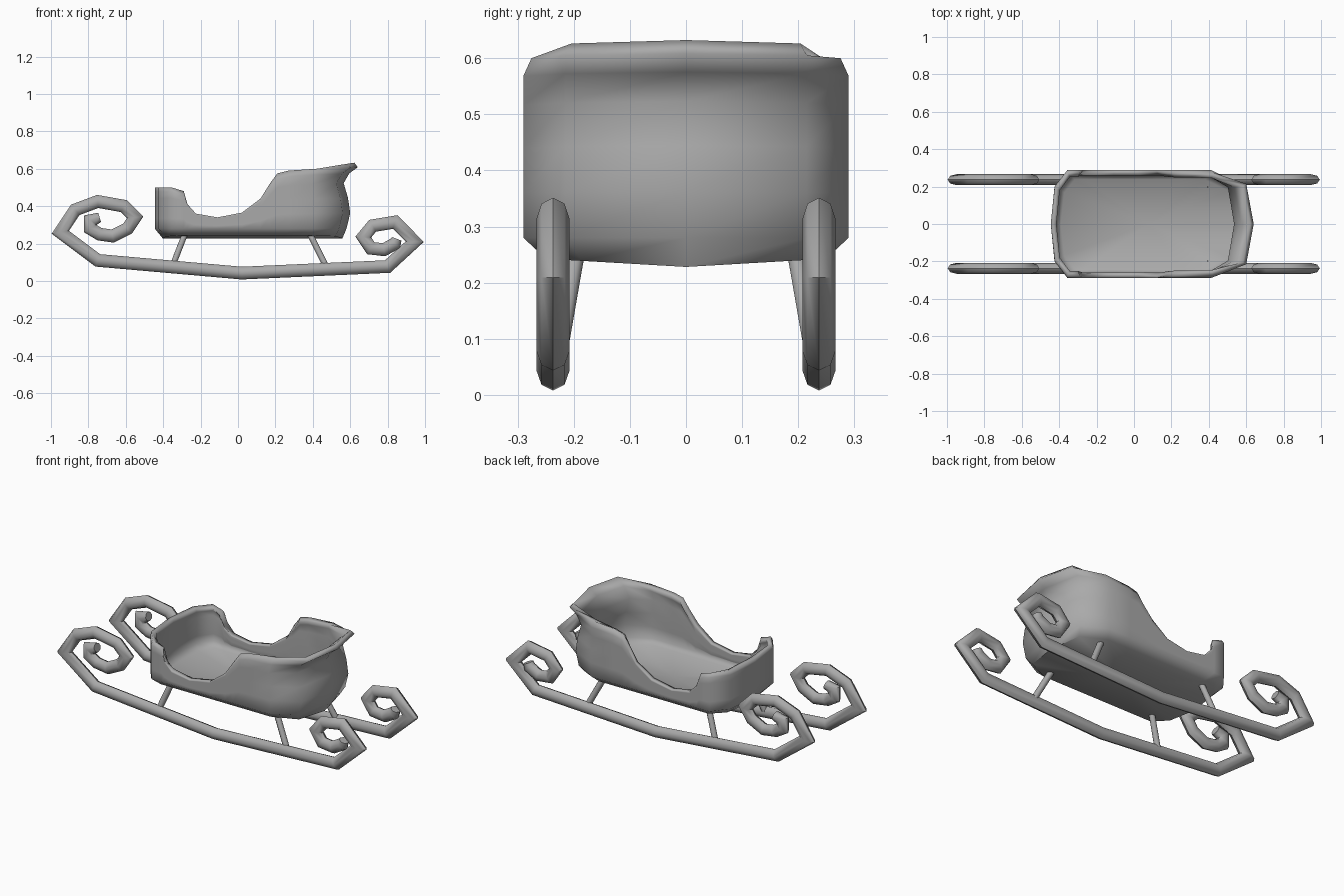
import bpy, bmesh, math
from mathutils import Vector

cube = bpy.data.objects.get("Cube")
if cube:
    bpy.data.objects.remove(cube, do_unlink=True)

grey = bpy.data.materials.new("plain grey")
grey.use_nodes = True
grey.diffuse_color = (0.4, 0.4, 0.4, 1)
grey.node_tree.nodes["Principled BSDF"].inputs["Base Color"].default_value = (0.4, 0.4, 0.4, 1)


def finish(name, bm, angle):
    mesh = bpy.data.meshes.new(name)
    bm.to_mesh(mesh)
    bm.free()
    mesh.materials.append(grey)
    ob = bpy.data.objects.new(name, mesh)
    bpy.context.collection.objects.link(ob)
    bpy.ops.object.select_all(action='DESELECT')
    ob.select_set(True)
    bpy.context.view_layer.objects.active = ob
    bpy.ops.object.shade_smooth_by_angle(angle=math.radians(angle))
    return ob


def bridge(bm, a, b):
    n = len(a)
    for i in range(n):
        bm.faces.new((a[i], a[(i + 1) % n], b[(i + 1) % n], b[i]))


# Tube swept along a path in the xz plane, with mitred corners
def runner(name, path, y, half_width, radius, sides=8):
    bm = bmesh.new()
    pts = [Vector((x, z)) for x, z in path]
    rings = []
    for i, p in enumerate(pts):
        d_in = (p - pts[max(i - 1, 0)]).normalized()
        d_out = (pts[min(i + 1, len(pts) - 1)] - p).normalized()
        t = (d_in + d_out).normalized()
        ref = d_out if d_out.length else d_in
        mitre = radius / max(t.dot(ref), 0.7)
        if i in (0, len(pts) - 1):
            mitre *= 0.75
        side = Vector((-t.y, t.x)) * mitre
        ring = []
        for k in range(sides):
            a = math.tau * k / sides
            q = p + side * math.cos(a)
            ring.append(bm.verts.new((q.x, y + half_width * math.sin(a), q.y)))
        rings.append(ring)
    for a, b in zip(rings, rings[1:]):
        bridge(bm, a, b)
    bm.faces.new(rings[0])
    bm.faces.new(rings[-1])
    bmesh.ops.recalc_face_normals(bm, faces=bm.faces[:])
    return finish(name, bm, 50)


# Straight round strut between two points
def strut(name, a, b, radius):
    a, b = Vector(a), Vector(b)
    bm = bmesh.new()
    bmesh.ops.create_cone(bm, cap_ends=True, segments=8, radius1=radius,
                          radius2=radius, depth=(b - a).length)
    turn = (b - a).to_track_quat('Z', 'Y').to_matrix()
    for v in bm.verts:
        v.co = turn @ v.co + (a + b) / 2
    return finish(name, bm, 50)


# Runners with a large front curl and a small rear curl, plus struts
path = [(-0.74, 0.34), (-0.79, 0.325), (-0.79, 0.28), (-0.74, 0.25), (-0.67, 0.24),
        (-0.59, 0.28), (-0.55, 0.34), (-0.61, 0.40), (-0.75, 0.425), (-0.87, 0.38),
        (-0.95, 0.26), (-0.75, 0.11), (0.02, 0.042), (0.80, 0.077), (0.945, 0.21),
        (0.84, 0.315), (0.72, 0.295), (0.67, 0.235), (0.71, 0.175), (0.78, 0.167),
        (0.84, 0.20), (0.85, 0.225)]
for label, s in (("left", 1), ("right", -1)):
    runner(label + "_runner", path, s * 0.237, 0.029, 0.034)
    strut(label + "_front_strut", (-0.28, s * 0.195, 0.26), (-0.35, s * 0.228, 0.08), 0.017)
    strut(label + "_rear_strut", (0.38, s * 0.195, 0.26), (0.475, s * 0.228, 0.07), 0.017)

# Body outline from front centre to back centre: x, half width, rim height
half = [(-0.445, 0, 0.50), (-0.425, 0.20, 0.50), (-0.355, 0.29, 0.50), (-0.29, 0.29, 0.48),
        (-0.27, 0.29, 0.41), (-0.225, 0.29, 0.36), (-0.11, 0.29, 0.34), (0.02, 0.29, 0.365),
        (0.12, 0.29, 0.44), (0.17, 0.29, 0.52), (0.21, 0.29, 0.575), (0.27, 0.29, 0.59),
        (0.41, 0.29, 0.60), (0.56, 0.215, 0.605), (0.60, 0, 0.608)]
outline = [(x, -y, z) for x, y, z in half] + [(x, y, z) for x, y, z in half[-2:0:-1]]

# Wall rows: height fraction and outward shift of the back
rows = [(0, -0.02), (0.25, 0), (0.5, -0.012), (0.74, -0.035), (0.9, -0.005), (1, 0.04)]
bm = bmesh.new()
bottom = [bm.verts.new((0.08 + (x - 0.08) * 0.92, y * 0.86,
                        0.228 + 0.05 * abs(y))) for x, y, z in outline]
rings = [bottom]
for t, shift in rows:
    ring = []
    for x, y, rim in outline:
        back = min(max((x - 0.36) / 0.17, 0), 1)
        tuck = 0.95 if t == 1 and back < 1 and rim > 0.45 else 1
        ring.append(bm.verts.new((x + shift * back, y * tuck, 0.28 + (rim - 0.28) * t)))
    rings.append(ring)
for a, b in zip(rings, rings[1:]):
    bridge(bm, a, b)
centre = bm.verts.new((0.08, 0, 0.228))
for i, v in enumerate(bottom):
    bm.faces.new((bottom[(i + 1) % len(bottom)], v, centre))
body = finish("sleigh_body", bm, 60)
wall = body.modifiers.new("wall", 'SOLIDIFY')
wall.thickness = 0.03
wall.offset = -1
